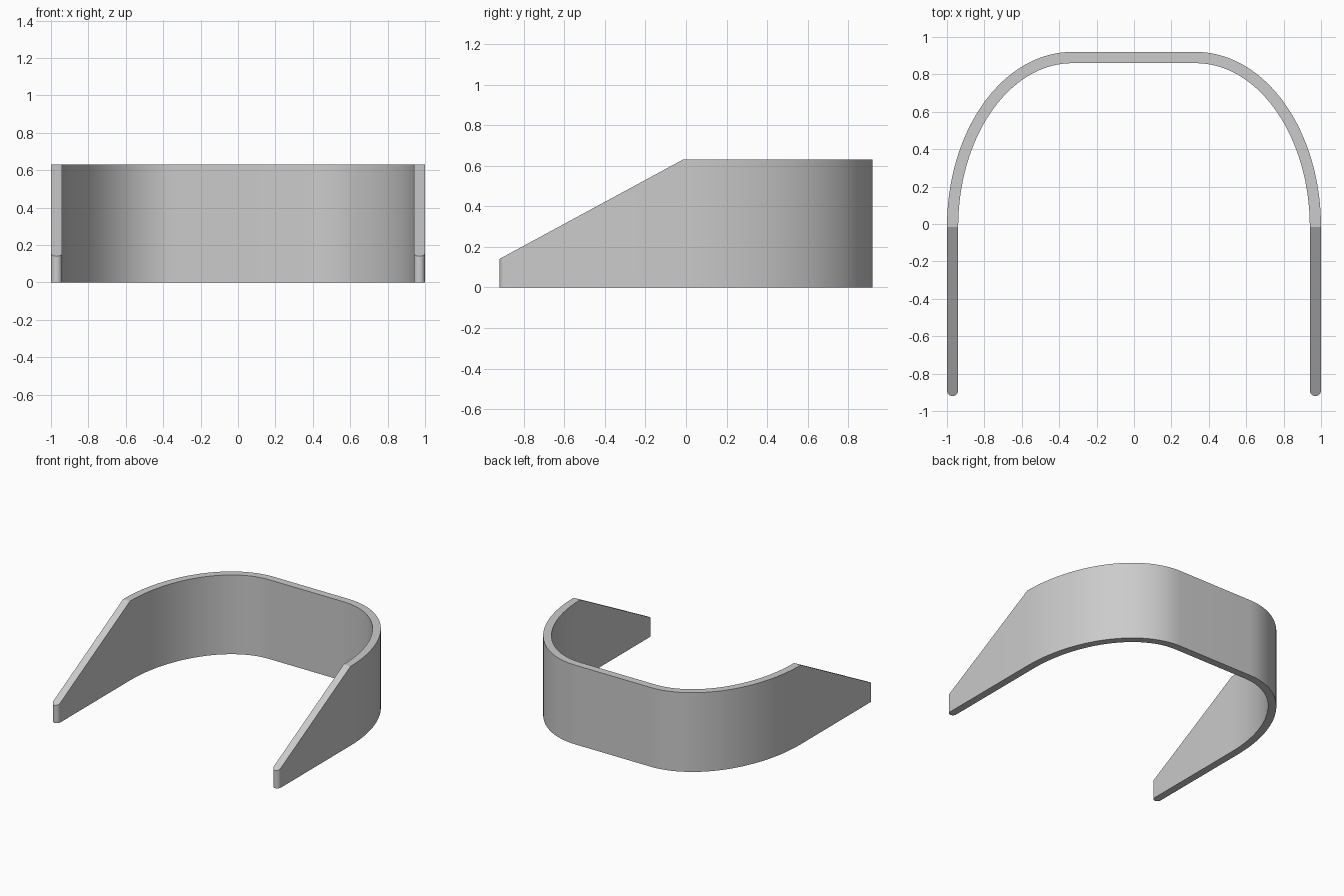
import bpy, bmesh
from math import sin, cos, pi, radians
from mathutils import Vector

cube = bpy.data.objects.get("Cube")
if cube:
    bpy.data.objects.remove(cube, do_unlink=True)

HALF = 0.03            # half wall thickness
TIP_Y, BEND_Y = -0.92, -0.015
LOW, HIGH = 0.14, 0.63  # wall height at the tips and at the back
CORNER_X, RX, RY = 0.33, 0.64, 0.905


def wall_height(y):
    t = (y - TIP_Y) / (BEND_Y - TIP_Y)
    return min(HIGH, LOW + (HIGH - LOW) * t)


# Stations along the left half: centre point, outward direction, half width
stations = []
arm_x = CORNER_X + RX
for i in range(9):                       # rounded arm tip
    a = pi / 2 * i / 8
    stations.append((Vector((arm_x, TIP_Y + HALF * (1 - cos(a)))),
                     Vector((1, 0)), HALF * sin(a)))
for i in range(33):                      # elliptical corner
    a = pi / 2 * i / 32
    stations.append((Vector((CORNER_X + RX * cos(a), BEND_Y + RY * sin(a))),
                     Vector((cos(a) / RX, sin(a) / RY)).normalized(), HALF))

# Mirror the stations to the right half
flip = Vector((-1, 1))
stations += [(c * flip, n * flip, w) for c, n, w in reversed(stations)]

# Sweep the rectangular wall section through the stations
bm = bmesh.new()
rings = []
for centre, normal, width in stations:
    outer, inner = centre + normal * width, centre - normal * width
    rings.append([bm.verts.new((p.x, p.y, z)) for p, z in (
        (outer, 0), (outer, wall_height(outer.y)),
        (inner, wall_height(inner.y)), (inner, 0))])
for r, s in zip(rings, rings[1:]):
    for k in range(4):
        j = (k + 1) % 4
        bm.faces.new((r[k], r[j], s[j], s[k]))
bmesh.ops.remove_doubles(bm, verts=bm.verts, dist=1e-5)
bmesh.ops.recalc_face_normals(bm, faces=bm.faces)

mesh = bpy.data.meshes.new("curved_wall")
bm.to_mesh(mesh)
bm.free()
wall = bpy.data.objects.new("curved_wall", mesh)
bpy.context.collection.objects.link(wall)

# Plain grey finish
grey = bpy.data.materials.new("light_grey")
grey.use_nodes = True
colour = (0.6, 0.6, 0.6, 1)
grey.diffuse_color = colour
for node in grey.node_tree.nodes:
    if node.type == 'BSDF_PRINCIPLED':
        node.inputs["Base Color"].default_value = colour
mesh.materials.append(grey)

# Smooth curves with crisp rims
bpy.ops.object.select_all(action='DESELECT')
wall.select_set(True)
bpy.context.view_layer.objects.active = wall
bpy.ops.object.shade_smooth_by_angle(angle=radians(20))
